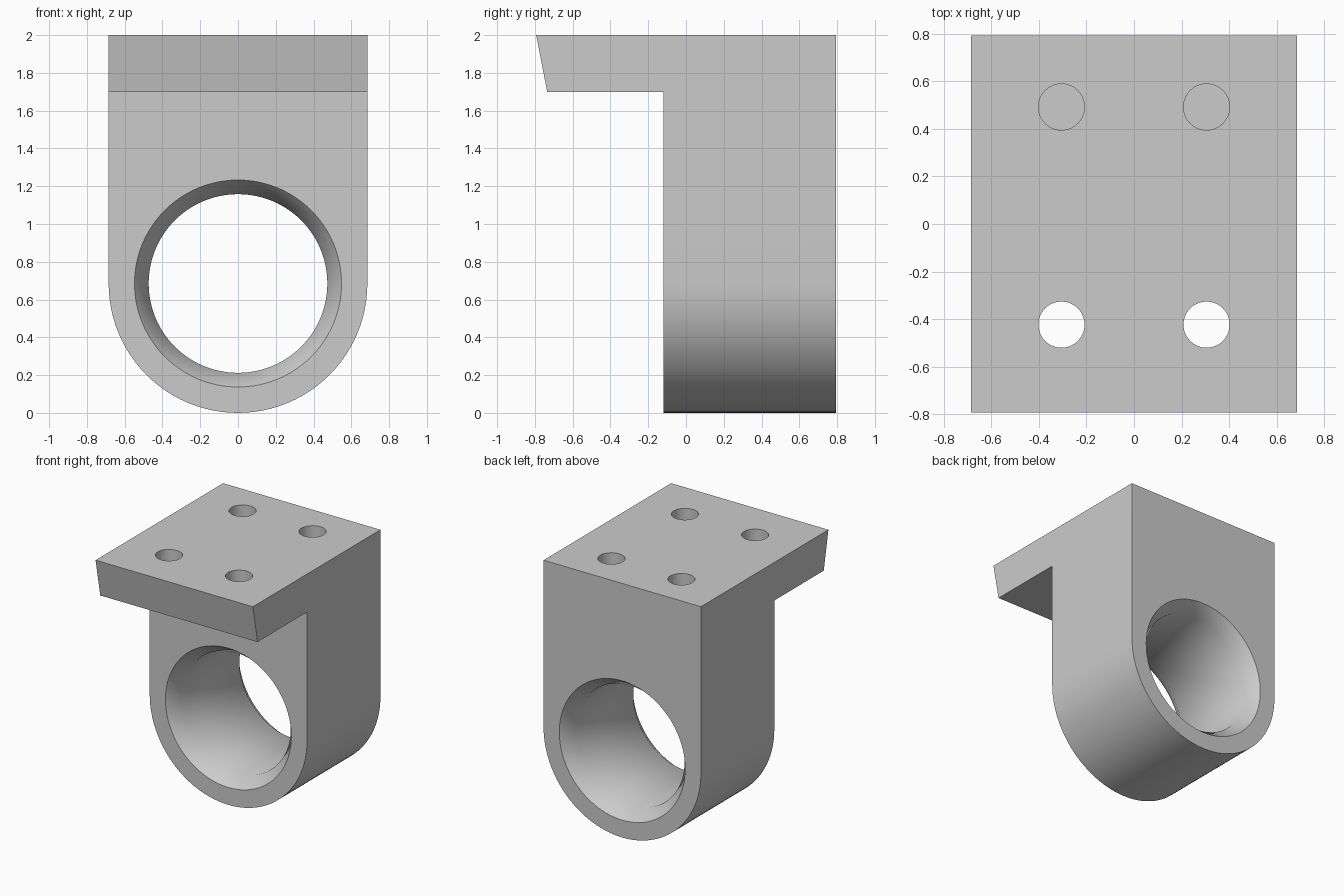
import bpy, bmesh, math
from mathutils import Vector

cube = bpy.data.objects.get("Cube")
if cube:
    bpy.data.objects.remove(cube, do_unlink=True)

HALF_W = 0.685      # half width, also radius of the rounded lower end
AXIS_Z = HALF_W     # height of the bore axis
BACK, FACE = 0.793, -0.12

grey = bpy.data.materials.new("plain_grey")
grey.use_nodes = True
grey.diffuse_color = (0.6, 0.6, 0.6, 1)
grey.node_tree.nodes["Principled BSDF"].inputs["Base Color"].default_value = (0.6, 0.6, 0.6, 1)


def loft(name, rings):
    """Closed solid through matching rings of points."""
    bm = bmesh.new()
    loops = [[bm.verts.new(p) for p in ring] for ring in rings]
    n = len(loops[0])
    for a, b in zip(loops, loops[1:]):
        for i in range(n):
            j = (i + 1) % n
            bm.faces.new((a[i], a[j], b[j], b[i]))
    bm.faces.new(loops[0])
    bm.faces.new(loops[-1])
    bmesh.ops.recalc_face_normals(bm, faces=bm.faces)
    mesh = bpy.data.meshes.new(name)
    bm.to_mesh(mesh)
    bm.free()
    mesh.materials.append(grey)
    obj = bpy.data.objects.new(name, mesh)
    bpy.context.collection.objects.link(obj)
    return obj


def circle(r, count):
    return [(r * math.cos(2 * math.pi * i / count), r * math.sin(2 * math.pi * i / count))
            for i in range(count)]


def boolean(target, tool, operation):
    mod = target.modifiers.new(operation, "BOOLEAN")
    mod.operation, mod.object, mod.solver = operation, tool, "EXACT"
    bpy.context.view_layer.objects.active = target
    bpy.ops.object.modifier_apply(modifier=mod.name)
    bpy.data.objects.remove(tool, do_unlink=True)


# Side profile: upright block with an overhanging, slanted top flange
side = [(BACK, -0.2), (BACK, 2), (-BACK, 2), (-0.735, 1.7), (FACE, 1.7), (FACE, -0.2)]
bracket = loft("mounting_bracket", [[(x, y, z) for y, z in side] for x in (-0.9, 0.9)])

# Front outline: straight sides with a half-round lower end
steps = 48
arch = [(HALF_W, 2.3), (-HALF_W, 2.3)]
for i in range(steps + 1):
    a = math.pi * (1 + i / steps)
    arch.append((HALF_W * math.cos(a), AXIS_Z + HALF_W * math.sin(a)))
outline = loft("outline_cutter", [[(x, y, z) for x, z in arch] for y in (-1.2, 1.2)])
boolean(bracket, outline, "INTERSECT")

# Bore with a flared mouth at both ends
R_IN, R_OUT, DEPTH, EXTRA = 0.473, 0.548, 0.1, 0.04
flare = (R_OUT - R_IN) / DEPTH * EXTRA
stations = [(FACE - EXTRA, R_OUT + flare), (FACE + DEPTH, R_IN),
            (BACK - DEPTH, R_IN), (BACK + EXTRA, R_OUT + flare)]
bore = loft("bore_cutter", [[(x, y, AXIS_Z + z) for x, z in circle(r, 96)] for y, r in stations])
boolean(bracket, bore, "DIFFERENCE")

# Bolt holes: through the flange in front, blind in the block behind
for sx in (-1, 1):
    for y, floor in ((-0.423, 1.6), (0.492, 1.5)):
        centre = Vector((sx * 0.305, y, 0))
        hole = loft("hole_cutter", [[centre + Vector((px, py, z)) for px, py in circle(0.097, 40)]
                                    for z in (floor, 2.1)])
        boolean(bracket, hole, "DIFFERENCE")

# Smooth round surfaces, keep the hard edges crisp
bpy.ops.object.select_all(action="DESELECT")
bracket.select_set(True)
bpy.context.view_layer.objects.active = bracket
bpy.ops.object.shade_smooth_by_angle(angle=math.radians(40))
